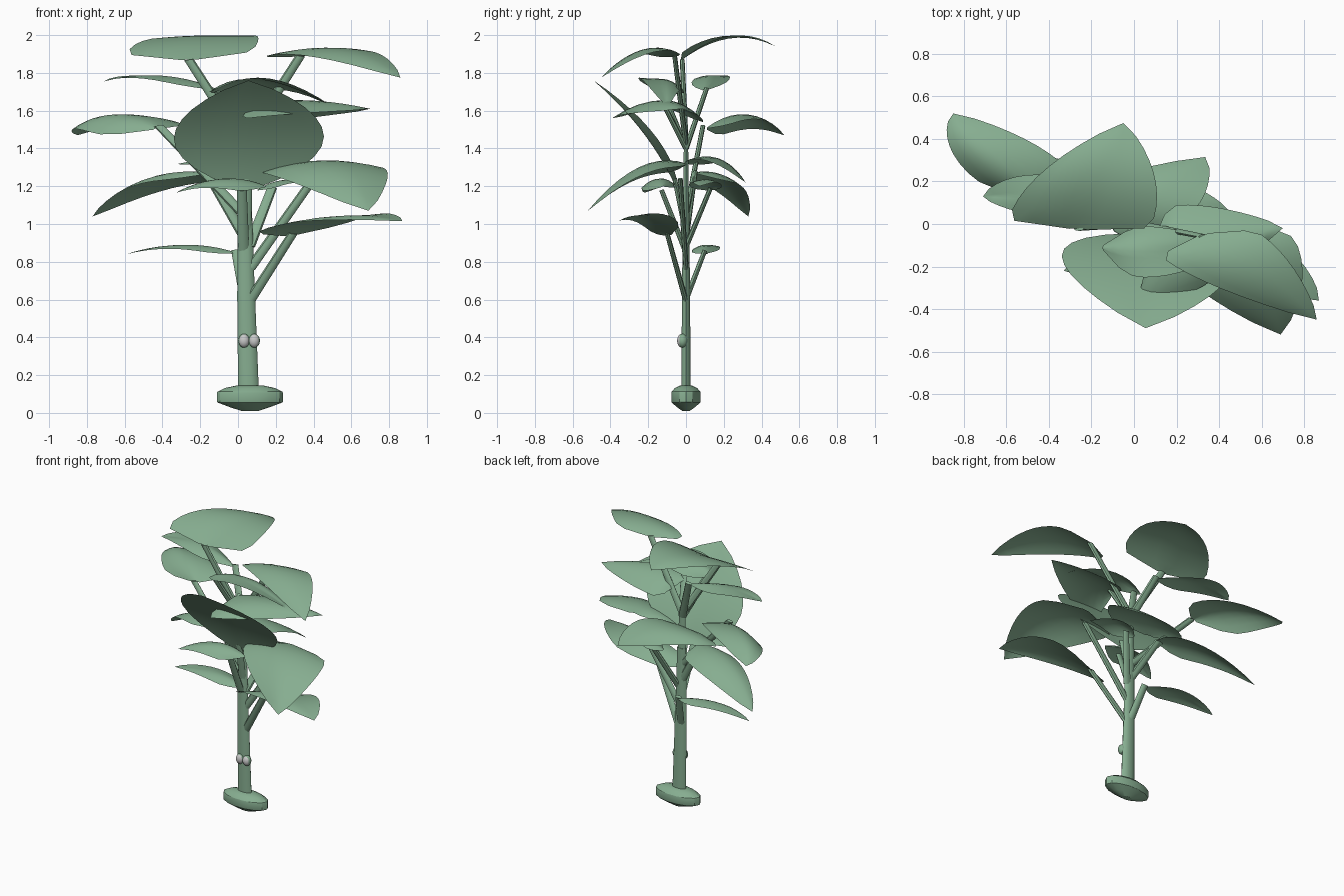
import bpy, math
from mathutils import Vector

if "Cube" in bpy.data.objects:
    bpy.data.objects.remove(bpy.data.objects["Cube"])

STRETCH = 2.1   # the plant is wider in x than in y


def material(name, color):
    m = bpy.data.materials.new(name)
    m.diffuse_color = (*color, 1)
    m.use_nodes = True
    m.node_tree.nodes["Principled BSDF"].inputs["Base Color"].default_value = m.diffuse_color
    return m


GREEN = material("leaf green", (0.24, 0.42, 0.28))
PALE = material("pale grey", (0.58, 0.58, 0.58))


def make(name, verts, faces, mat, angle=40):
    me = bpy.data.meshes.new(name)
    me.from_pydata(verts, [], faces)
    me.materials.append(mat)
    ob = bpy.data.objects.new(name, me)
    bpy.context.collection.objects.link(ob)
    bpy.ops.object.select_all(action='DESELECT')
    ob.select_set(True)
    bpy.context.view_layer.objects.active = ob
    bpy.ops.object.shade_smooth_by_angle(angle=math.radians(angle))
    return ob


def rings(name, loops, mat, angle=40):
    """Skin a stack of equal rings and cap both ends."""
    n = len(loops[0])
    verts = [v for ring in loops for v in ring]
    faces = [(i * n + j, i * n + (j + 1) % n, (i + 1) * n + (j + 1) % n, (i + 1) * n + j)
             for i in range(len(loops) - 1) for j in range(n)]
    faces.append(tuple(range(n))[::-1])
    faces.append(tuple(range(len(verts) - n, len(verts))))
    return make(name, verts, faces, mat, angle)


def lathe(name, center, rx, ry, profile, mat, sides=12, angle=40):
    """Oval turned shape; the profile holds (height, radius factor)."""
    loops = [[(center[0] + rx * r * math.cos(2 * math.pi * k / sides),
               center[1] + ry * r * math.sin(2 * math.pi * k / sides),
               center[2] + z) for k in range(sides)] for z, r in profile]
    return rings(name, loops, mat, angle)


def tube(name, a, b, ra, rb, sides=10):
    """Tapered round rod, stretched in x."""
    a, b = (Vector((p[0] / STRETCH, p[1], p[2])) for p in (a, b))
    d = (b - a).normalized()
    u = d.cross(Vector((0, 1, 0))).normalized()
    v = d.cross(u)
    loops = []
    for p, r in ((a, ra), (b, rb)):
        ring = []
        for k in range(sides):
            t = 2 * math.pi * k / sides
            q = p + r * (u * math.cos(t) - v * math.sin(t))
            ring.append((q.x * STRETCH, q.y, q.z))
        loops.append(ring[::-1])
    return rings(name, loops, GREEN)


def leaf(name, base, mid, tip, left, right, s=0.25, n=10, m=4):
    """Arched sheet: a spine through three points and the widest point of each side."""
    base, mid, tip, left, right = map(Vector, (base, mid, tip, left, right))
    ctrl = 2 * mid - (base + tip) / 2

    def spine(t):
        return base * (1 - t) ** 2 + ctrl * 2 * t * (1 - t) + tip * t * t

    def width(t):
        if t < s:
            return max(0.12, math.sin(math.pi / 2 * t / s) ** 0.65)
        return max(0.0, math.cos(math.pi / 2 * (t - s) / (1 - s))) ** 0.8

    verts, faces = [], []
    for i in range(n + 1):
        t = i / n
        for j in range(-m, m + 1):
            u = abs(j) / m
            off = (left if j < 0 else right) - spine(s)
            w = width(t)
            verts.append(spine(t) + Vector((off.x * u, off.y * u, off.z * u * u)) * w)
    c = 2 * m + 1
    for i in range(n):
        for j in range(c - 1):
            k = i * c + j
            faces.append((k, k + 1, k + c + 1, k + c))
    ob = make(name, verts, faces, GREEN, 60)
    # collapse the pointed tip
    ob.modifiers.new("tip", 'WELD').merge_threshold = 0.0005
    return ob


# Root bulb
lathe("root_bulb", (0.063, 0, 0), 0.175, 0.08,
      [(0.01, 0.25), (0.03, 0.6), (0.055, 0.98), (0.06, 1), (0.105, 1),
       (0.112, 0.98), (0.132, 0.75), (0.145, 0.4)], GREEN, 14, 25)

# Main stem in three pieces
tube("lower_stem", (0.055, 0, 0.13), (0.043, 0, 0.62), 0.026, 0.0225)
tube("middle_stem", (0.043, 0, 0.6), (0.035, 0, 1.17), 0.0225, 0.017)
tube("upper_stem", (0.035, 0, 1.15), (0.03, 0, 1.43), 0.015, 0.012)

# Pair of round buds on the stem, pale on the front only
for i, x in enumerate((0.032, 0.086)):
    bud = lathe(f"bud_{i + 1}", (x, -0.019, 0.382), 0.03, 0.028,
                [(0.037 * math.sin(a), max(0.05, math.cos(a)))
                 for a in (math.radians(d) for d in range(-90, 91, 15))], GREEN, 20)
    bud.data.materials.append(PALE)
    for p in bud.data.polygons:
        if p.normal.y < -0.6:
            p.material_index = 1

# Branches: start, end
BRANCHES = (
    ((0.06, 0, 0.59), (0.29, -0.10, 0.95)),
    ((0.04, 0, 0.60), (-0.01, 0.10, 0.86)),
    ((0.06, 0, 0.76), (0.40, -0.03, 1.24)),
    ((0.06, 0, 0.88), (0.18, 0.13, 1.19)),
    ((0.03, 0, 0.85), (0.02, -0.13, 1.18)),
    ((0.04, 0, 0.92), (-0.17, 0.05, 1.28)),
    ((0.04, 0, 0.95), (0.05, -0.06, 1.24)),
    ((0.03, 0, 1.05), (-0.42, 0.09, 1.52)),
    ((0.03, 0, 1.40), (0.10, -0.12, 1.635)),
    ((0.03, 0, 1.40), (-0.10, 0.11, 1.72)),
    ((0.03, 0, 1.40), (-0.10, -0.12, 1.70)),
    ((0.03, 0, 1.42), (-0.26, -0.02, 1.87)),
    ((0.03, 0, 1.42), (0.33, -0.06, 1.89)),
)
for i, (a, b) in enumerate(BRANCHES):
    tube(f"branch_{i + 1}", a, b, 0.0145, 0.0125, 8)

# Lowest leaves
leaf("leaf_low_left", (0.0, 0.10, 0.845), (-0.28, 0.105, 0.89), (-0.59, 0.11, 0.84),
     (-0.2, 0.03, 0.855), (-0.2, 0.18, 0.87))
leaf("leaf_low_right", (0.28, -0.09, 0.94), (0.54, -0.21, 1.04), (0.87, -0.36, 1.015),
     (0.13, -0.20, 0.97), (0.62, -0.05, 1.02))

# Middle leaves
leaf("leaf_mid_right", (0.42, 0.0, 1.32), (0.54, -0.25, 1.30), (0.69, -0.52, 1.07),
     (0.13, -0.12, 1.27), (0.76, -0.08, 1.30))
leaf("leaf_mid_left", (-0.15, 0.05, 1.27), (-0.46, 0.19, 1.24), (-0.77, 0.33, 1.04),
     (-0.42, 0.04, 1.23), (-0.18, 0.25, 1.22))
leaf("leaf_mid_back", (-0.12, 0.01, 1.32), (0.09, 0.16, 1.35), (0.335, 0.315, 1.22),
     (-0.31, 0.13, 1.32), (0.23, 0.02, 1.34))
leaf("leaf_mid_back_small", (0.10, 0.12, 1.18), (0.26, 0.11, 1.235), (0.44, 0.07, 1.20),
     (0.20, 0.19, 1.20), (0.22, 0.02, 1.20))
leaf("leaf_mid_front_small", (0.15, -0.12, 1.20), (-0.08, -0.14, 1.24), (-0.33, -0.22, 1.165),
     (-0.03, -0.05, 1.20), (-0.03, -0.23, 1.18))

# Upright front leaf
leaf("leaf_front_upright", (0.05, -0.05, 1.19), (0.055, -0.225, 1.49), (0.055, -0.49, 1.76),
     (-0.34, -0.15, 1.45), (0.455, -0.21, 1.46), s=0.45, n=11)

# Upper leaves
leaf("leaf_upper_back_left", (-0.42, 0.11, 1.51), (-0.65, 0.32, 1.58), (-0.85, 0.52, 1.47),
     (-0.76, 0.22, 1.48), (-0.32, 0.27, 1.54))
leaf("leaf_upper_right", (0.08, -0.13, 1.63), (0.36, -0.11, 1.655), (0.70, -0.02, 1.61),
     (0.05, -0.39, 1.56), (0.20, 0.09, 1.54), s=0.2)
leaf("leaf_upper_left", (-0.10, 0.10, 1.71), (-0.40, 0.13, 1.785), (-0.71, 0.13, 1.755),
     (-0.38, 0.03, 1.75), (-0.40, 0.23, 1.765), s=0.3)
leaf("leaf_upper_front", (-0.15, -0.11, 1.70), (0.12, -0.13, 1.765), (0.50, -0.10, 1.62),
     (0.06, -0.01, 1.70), (0.02, -0.25, 1.765))

# Top pair
leaf("leaf_top_left", (-0.26, -0.02, 1.87), (-0.16, 0.24, 1.995), (-0.05, 0.475, 1.94),
     (-0.585, 0.04, 1.91), (0.085, 0.0, 1.925), s=0.15)
leaf("leaf_top_right", (0.33, -0.05, 1.89), (0.56, -0.22, 1.925), (0.86, -0.45, 1.775),
     (0.15, -0.17, 1.89), (0.60, -0.05, 1.91), s=0.2)
